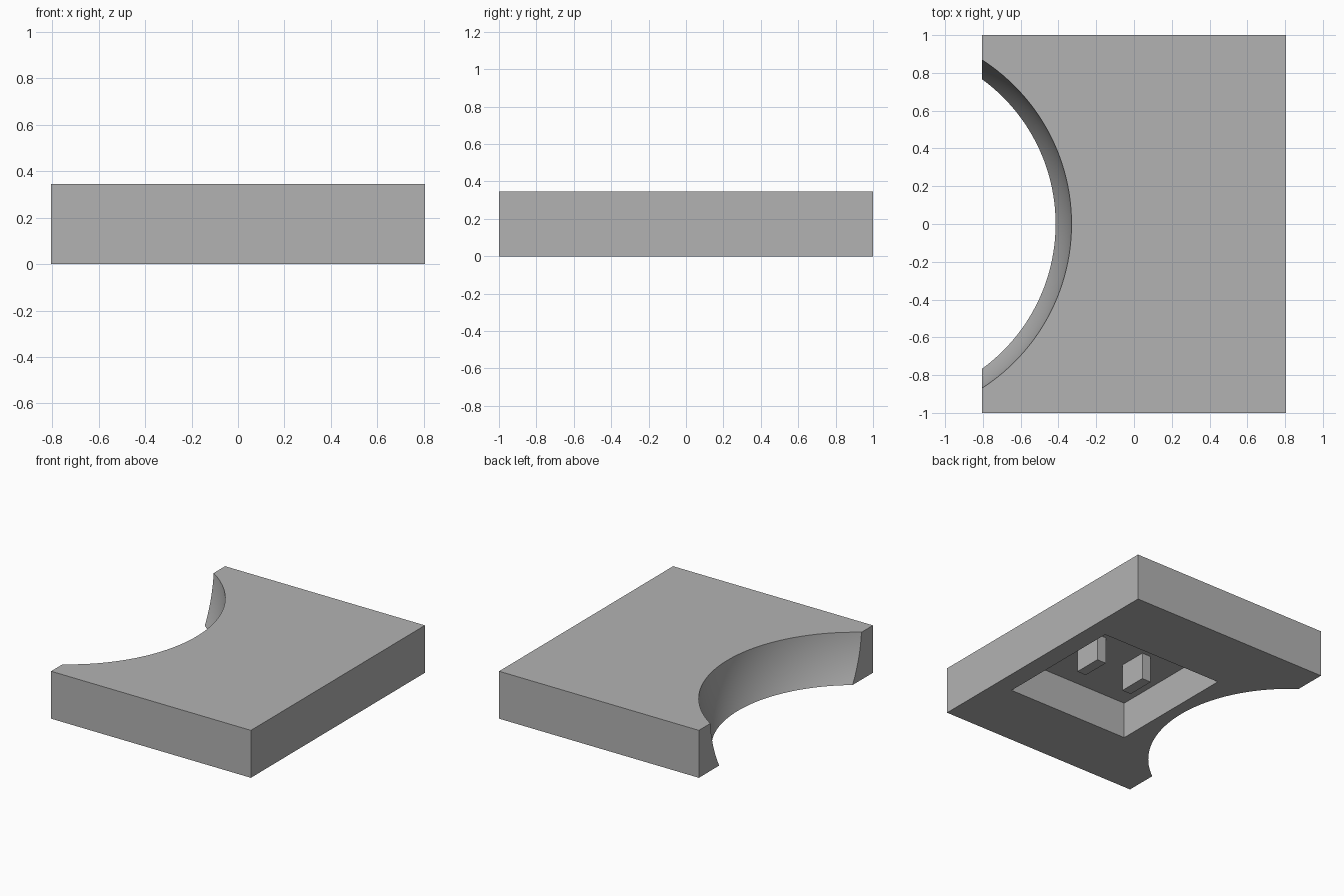
import bpy

if "Cube" in bpy.data.objects:
    bpy.data.objects.remove(bpy.data.objects["Cube"], do_unlink=True)

X, Y, HEIGHT = 0.804, 1.0, 0.345
CEILING = 0.267

grey = bpy.data.materials.new("plain grey")
grey.use_nodes = True
colour = (0.45, 0.45, 0.45, 1)
grey.diffuse_color = colour
grey.node_tree.nodes["Principled BSDF"].inputs["Base Color"].default_value = colour


def box(name, low, high):
    """Axis-aligned box between two corners."""
    centre = [(a + b) / 2 for a, b in zip(low, high)]
    bpy.ops.mesh.primitive_cube_add(size=1, location=centre)
    ob = bpy.context.object
    ob.name = name
    ob.scale = [b - a for a, b in zip(low, high)]
    bpy.ops.object.transform_apply(location=True, rotation=False, scale=True)
    ob.data.materials.append(grey)
    return ob


def cut(target, cutter):
    """Subtract the cutter, apply the result and discard the cutter."""
    cutter.hide_render = True
    mod = target.modifiers.new("cut", 'BOOLEAN')
    mod.operation = 'DIFFERENCE'
    mod.solver = 'EXACT'
    mod.object = cutter
    bpy.context.view_layer.objects.active = target
    bpy.ops.object.modifier_apply(modifier=mod.name)
    bpy.data.objects.remove(cutter, do_unlink=True)


# Main slab
slab = box("slab", (-X, -Y, 0), (X, Y, HEIGHT))

# Rectangular pocket in the underside
cut(slab, box("pocket_cutter", (-0.325, -0.49, -0.1), (0.665, 0.49, CEILING)))

# Spherical bite out of one side
bpy.ops.mesh.primitive_uv_sphere_add(
    segments=160, ring_count=80, radius=1.036, location=(-1.364, 0, HEIGHT + 0.07))
bite = bpy.context.object
bite.name = "bite_cutter"
bite.data.materials.append(grey)
cut(slab, bite)

bpy.ops.object.select_all(action='DESELECT')
slab.select_set(True)
bpy.context.view_layer.objects.active = slab
bpy.ops.object.shade_smooth_by_angle(angle=0.5)

# Two tabs hanging from the pocket ceiling
for name, x in (("inner_tab", -0.022), ("outer_tab", 0.373)):
    box(name, (x - 0.037, -0.105, 0.07), (x + 0.037, 0.105, CEILING))
